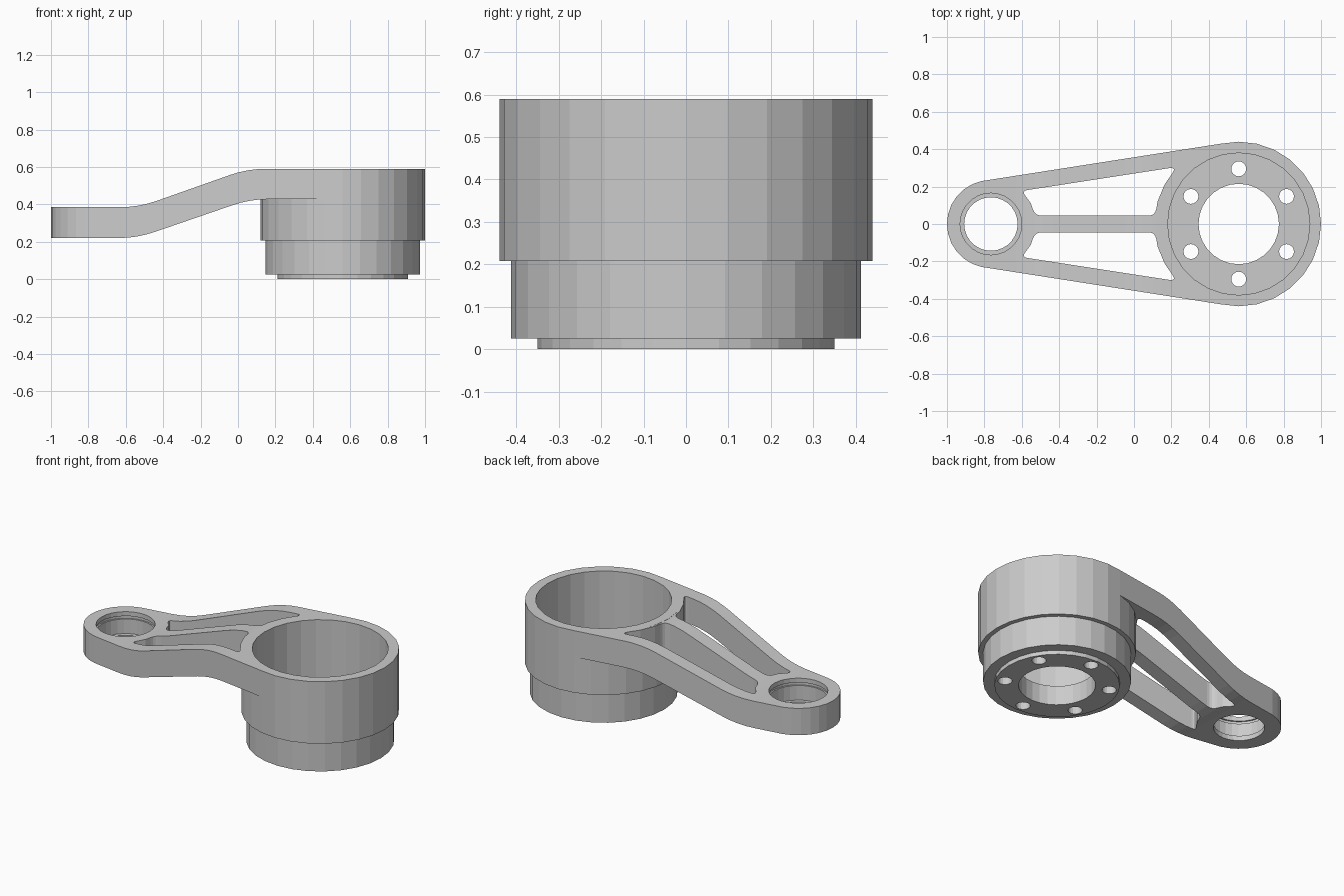
import bpy, bmesh, math
from mathutils import Vector
from mathutils.geometry import convex_hull_2d

if "Cube" in bpy.data.objects:
    bpy.data.objects.remove(bpy.data.objects["Cube"])

HUB, EYE = 0.56, -0.765      # x centres of the big hub and the small eye
SIDES = 28


def finish(name, bm):
    bmesh.ops.recalc_face_normals(bm, faces=bm.faces)
    me = bpy.data.meshes.new(name)
    bm.to_mesh(me)
    bm.free()
    ob = bpy.data.objects.new(name, me)
    bpy.context.collection.objects.link(ob)
    return ob


def prism(name, points):
    """Closed solid between a 3D outline and a second, offset outline."""
    base, shift = points
    bm = bmesh.new()
    face = bm.faces.new([bm.verts.new(p) for p in base])
    new = bmesh.ops.extrude_face_region(bm, geom=[face])["geom"]
    bmesh.ops.translate(bm, vec=shift, verts=[v for v in new if isinstance(v, bmesh.types.BMVert)])
    return finish(name, bm)


def lathe(name, profile, x, y=0.0, n=SIDES):
    """Solid of revolution from (radius, z) pairs, bottom to top."""
    bm = bmesh.new()
    rings = [[bm.verts.new((x + r * math.cos(2 * math.pi * i / n),
                            y + r * math.sin(2 * math.pi * i / n), z)) for i in range(n)]
             for r, z in profile]
    for a, b in zip(rings, rings[1:]):
        for i in range(n):
            j = (i + 1) % n
            bm.faces.new((a[i], a[j], b[j], b[i]))
    bm.faces.new(rings[0])
    bm.faces.new(rings[-1])
    return finish(name, bm)


def rounded(corners, steps=4):
    """Outline from (x, y, cut-back distance) corners."""
    out = []
    for i, (x, y, d) in enumerate(corners):
        p = Vector((x, y))
        if d == 0:
            out.append(p)
            continue
        a = Vector(corners[i - 1][:2])
        b = Vector(corners[(i + 1) % len(corners)][:2])
        a = p + (a - p).normalized() * d
        b = p + (b - p).normalized() * d
        for k in range(steps + 1):
            t = k / steps
            out.append(a * (1 - t) ** 2 + p * 2 * t * (1 - t) + b * t * t)
    return out


def boolean(target, tool, op):
    tool.hide_render = True
    mod = target.modifiers.new(op, 'BOOLEAN')
    mod.object, mod.operation, mod.solver = tool, op, 'EXACT'
    bpy.context.view_layer.objects.active = target
    bpy.ops.object.modifier_apply(modifier=mod.name)
    bpy.data.objects.remove(tool)


# Arm: tapered plan outline, trimmed to the cranked side profile
circle = [(c + r * math.cos(2 * math.pi * i / SIDES), r * math.sin(2 * math.pi * i / SIDES))
          for c, r in ((EYE, 0.235), (HUB, 0.44)) for i in range(SIDES)]
circle = [p for p in circle if p[0] < HUB + 0.001]
plan = [circle[i] for i in convex_hull_2d([Vector(p) for p in circle])]
arm = prism("bracket_arm", ([(x, y, 0.1) for x, y in plan], (0, 0, 0.7)))
side = rounded([(-1.1, 0.22, 0), (-0.54, 0.22, 0.1), (0.065, 0.428, 0.1), (0.8, 0.428, 0),
                (0.8, 0.59, 0), (0.05, 0.59, 0.1), (-0.53, 0.385, 0.1), (-1.1, 0.385, 0)])
boolean(arm, prism("side_profile", ([(p.x, -0.6, p.y) for p in side], (0, 1.2, 0))), 'INTERSECT')

# Stepped hub
hub = lathe("hub", [(0.35, 0), (0.35, 0.025), (0.413, 0.025), (0.413, 0.208),
                    (0.44, 0.208), (0.44, 0.59)], HUB)
boolean(arm, hub, 'UNION')

# Two mirrored windows either side of the centre rib
window = rounded([(-0.60, 0.177, 0.03), (-0.551, 0.11, 0), (-0.529, 0.045, 0.035),
                  (0.113, 0.045, 0.035), (0.126, 0.12, 0), (0.163, 0.21, 0),
                  (0.228, 0.305, 0.04)])
for s in (1, -1):
    boolean(arm, prism("window", ([(p.x, s * p.y, 0.1) for p in window], (0, 0, 0.7))), 'DIFFERENCE')

# Hub bore with floor opening
boolean(arm, lathe("bore", [(0.215, -0.1), (0.215, 0.12), (0.38, 0.12), (0.38, 0.7)], HUB), 'DIFFERENCE')

# Bolt circle in the floor
for k in range(6):
    a = math.radians(30 + 60 * k)
    boolean(arm, lathe("bolt_hole", [(0.04, -0.1), (0.04, 0.2)],
                       HUB + 0.295 * math.cos(a), 0.295 * math.sin(a), 16), 'DIFFERENCE')

# Eye bore with bottom lip and retaining groove
boolean(arm, lathe("eye_bore", [(0.143, 0.1), (0.143, 0.25), (0.165, 0.25), (0.165, 0.34),
                                (0.174, 0.34), (0.174, 0.358), (0.165, 0.358), (0.165, 0.6)],
                   EYE), 'DIFFERENCE')
